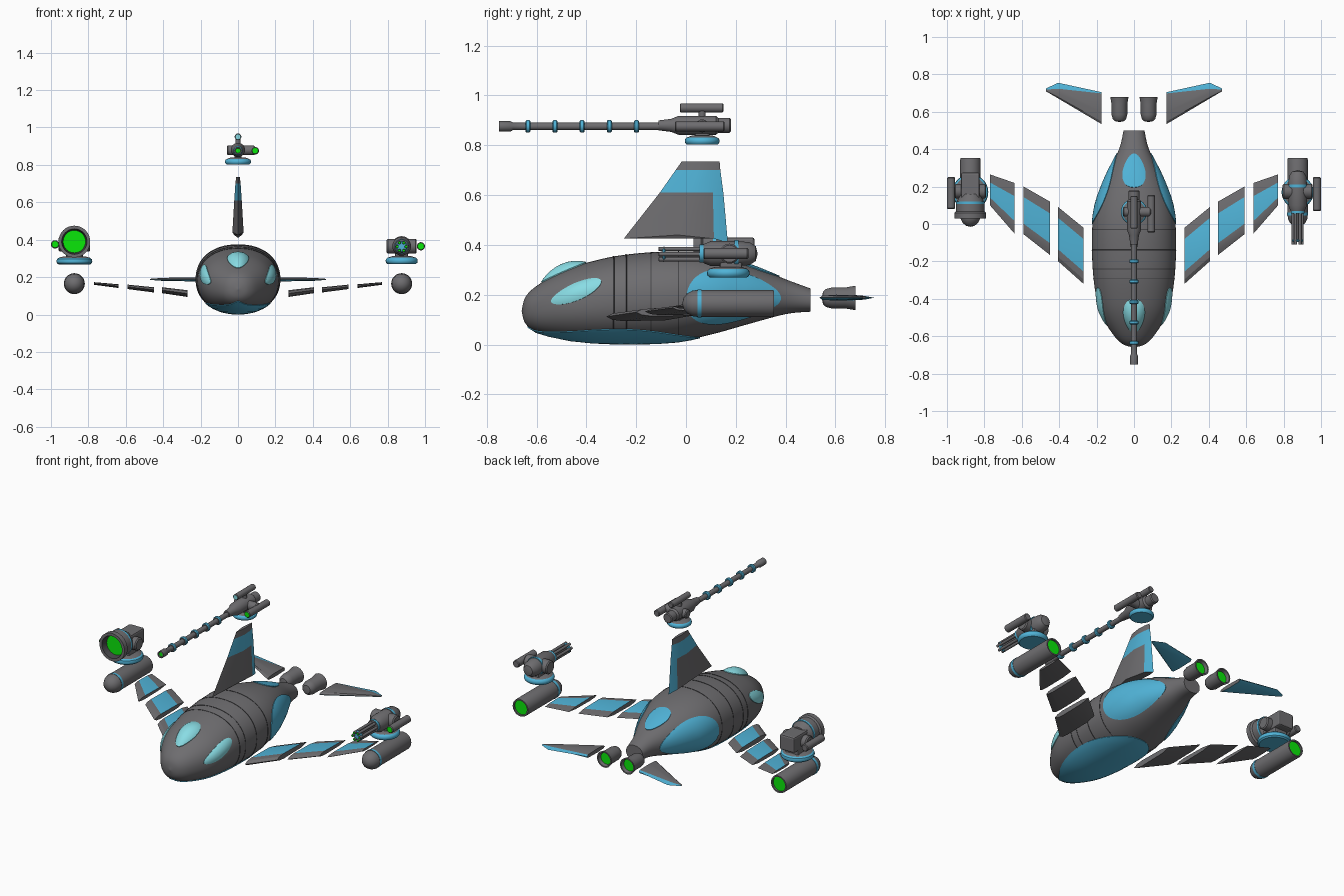
import bpy, bmesh, math
from mathutils import Vector

if "Cube" in bpy.data.objects:
    bpy.data.objects.remove(bpy.data.objects["Cube"])

COLOURS = {
    "grey": (0.155, 0.152, 0.16), "dark_grey": (0.06, 0.06, 0.065),
    "blue": (0.08, 0.45, 0.68), "glass": (0.25, 0.72, 0.78), "green": (0.003, 0.8, 0.003),
}
MATS = {}
for name, rgb in COLOURS.items():
    m = bpy.data.materials.new(name)
    m.use_nodes = True
    m.diffuse_color = (*rgb, 1)
    m.node_tree.nodes["Principled BSDF"].inputs["Base Color"].default_value = (*rgb, 1)
    MATS[name] = m


def loft(name, rings, paint="grey", caps=True, mirror=False, angle=35):
    """Skin closed rings of points; paint is a colour or a rule (ring, point) -> colour."""
    rule = paint if callable(paint) else (lambda i, j: paint)
    bm, slots = bmesh.new(), []

    def face(verts, colour):
        if colour not in slots:
            slots.append(colour)
        bm.faces.new(verts).material_index = slots.index(colour)

    vs = [[bm.verts.new(p) for p in ring] for ring in rings]
    n = len(rings[0])
    for i in range(len(vs) - 1):
        for j in range(n):
            k = (j + 1) % n
            face((vs[i][j], vs[i][k], vs[i + 1][k], vs[i + 1][j]), rule(i, j))
    if caps:
        face(vs[0][::-1], rule(0, 0))
        face(vs[-1], rule(len(vs) - 2, 0))
    bmesh.ops.remove_doubles(bm, verts=bm.verts, dist=1e-5)
    bmesh.ops.recalc_face_normals(bm, faces=bm.faces)
    me = bpy.data.meshes.new(name)
    bm.to_mesh(me)
    bm.free()
    for c in slots:
        me.materials.append(MATS[c])
    me.shade_smooth()
    me.set_sharp_from_angle(angle=math.radians(angle))
    ob = bpy.data.objects.new(name, me)
    bpy.context.collection.objects.link(ob)
    if mirror:
        ob.modifiers.new("mirror", "MIRROR")
    return ob


def lathe(name, axis, at, profile, mirror=False, n=32):
    """Turn (distance, radius, colour of the band that follows) around an axis."""
    rings = []
    for a, r, *_ in profile:
        ring = []
        for k in range(n):
            c, s = r * math.cos(k * math.tau / n), r * math.sin(k * math.tau / n)
            off = {"X": (a, c, s), "Y": (c, a, s), "Z": (c, s, a)}[axis]
            ring.append(Vector(at) + Vector(off))
        rings.append(ring)
    paint = lambda i, j: profile[i][2] if len(profile[i]) > 2 else "grey"
    return loft(name, rings, paint, caps=False, mirror=mirror)


def rod(name, axis, at, a, b, r, colour="grey", tip=None, n=24):
    e = min(r * 0.2, 0.006)
    return lathe(name, axis, at, [(a, 0, tip or colour), (a, r - e, colour), (a + e, r, colour),
                                  (b - e, r, colour), (b, r - e, colour), (b, 0)], n=n)


def box(name, at, size):
    bpy.ops.mesh.primitive_cube_add(size=1, location=at)
    ob = bpy.context.object
    ob.name, ob.scale = name, size
    bpy.ops.object.transform_apply(location=False, rotation=False, scale=True)
    ob.data.materials.append(MATS["grey"])
    bev = ob.modifiers.new("bevel", "BEVEL")
    bev.width, bev.segments = 0.01, 2


# Hull stations: y, half width, top, bottom
STATIONS = [(-.66, 0, .135, .135), (-.645, .055, .19, .085), (-.6, .105, .235, .05), (-.5, .168, .292, .024),
            (-.4, .2, .328, .01), (-.25, .22, .36, .004), (-.05, .225, .374, .01), (.1, .205, .36, .04),
            (.25, .15, .322, .082), (.4, .08, .262, .122), (.5, .056, .225, .132)]


def station(s):
    i = min(int(s), len(STATIONS) - 2)
    t = s - i
    get = lambda k: STATIONS[max(0, min(k, len(STATIONS) - 1))]
    return [0.5 * (2 * b + (c - a) * t + (2 * a - 5 * b + 4 * c - d) * t**2 + (3 * b - a - 3 * c + d) * t**3)
            for a, b, c, d in zip(get(i - 1), get(i), get(i + 1), get(i + 2))]


def section(s, t):
    y, w, top, bot = station(s)
    c, q = math.cos(t), math.sin(t)
    power = lambda v: math.copysign(abs(v) ** 0.92, v)
    return Vector((w * power(c), y, (top + bot) / 2 + (top - bot) / 2 * power(q)))


def on_hull(y, t, lift=0):
    """Point at length y and angle t around the hull, raised along the outward normal."""
    lo, hi = 0, len(STATIONS) - 1
    for _ in range(24):
        mid = (lo + hi) / 2
        lo, hi = (mid, hi) if station(mid)[0] < y else (lo, mid)
    p = section(lo, t)
    along = section(lo + 0.02, t) - section(lo - 0.02 if lo > 0.02 else 0, t)
    around = section(lo, t + 0.02) - section(lo, t - 0.02)
    return p + along.cross(around).normalized() * lift


loft("hull", [[section(s / 6, k * math.tau / 64) for k in range(64)]
              for s in range(6 * (len(STATIONS) - 1) + 1)])
for y in (-.29, -.24, -.14, -.03):
    loft("hull_seam", [[on_hull(y + d, k * math.tau / 64, h) for k in range(64)]
                       for d, h in ((-.003, -.003), (-.002, .0015), (.002, .0015), (.003, -.003))],
         "dark_grey", caps=False)


def hull_plate(name, y, ry, angle, spread, colour, tilt=0, bulge=0, mirror=False):
    """Oval plate that follows the hull skin."""
    a0, da, dt = (math.radians(v) for v in (angle, spread, tilt))
    rings = []
    for rho, lift in ((1, -.004), (1, .004), (.9, .004), (.75, .004), (.5, .004), (.25, .004), (0, .004)):
        ring = []
        for k in range(48):
            u, v = rho * math.cos(k * math.tau / 48), rho * math.sin(k * math.tau / 48)
            ring.append(on_hull(y + ry * u, a0 + da * v + dt * u, lift + bulge * (1 - rho * rho)))
        rings.append(ring)
    loft(name, rings, colour, caps=False, mirror=mirror)


hull_plate("belly_panel", -.29, .345, -90, 50, "blue")
hull_plate("rear_top_panel", .285, .09, 90, 24, "blue")
hull_plate("rear_side_panel", .19, .19, -5, 46, "blue", bulge=.004, mirror=True)
hull_plate("side_window", -.44, .1, 17, 14, "glass", tilt=8, bulge=.008, mirror=True)
hull_plate("top_window", -.49, .09, 90, 17, "glass", bulge=.025)


# Wings: each end is x, front y, back y, z, half thickness
def wing_ring(x, y0, y1, z, h, a, b):
    us = (0, .08, a, b, 1)
    th = (0, .7, 1, .8, 0)
    up = [(x, y0 + (y1 - y0) * u, z + h * t) for u, t in zip(us, th)]
    low = [(x, y0 + (y1 - y0) * u, z - h * t) for u, t in zip(us, th)]
    return up + low[3:0:-1]


for name, ends, a, b in (
        ("inner_wing", ((.27, -.32, -.02, .112, .018), (.405, -.2, .09, .13, .016)), .22, .8),
        ("middle_wing", ((.45, -.165, .12, .132, .014), (.59, -.055, .2, .148, .012)), .22, .78),
        ("outer_wing", ((.64, -.05, .22, .152, .01), (.77, .1, .265, .166, .007)), .25, .74)):
    loft(name, [wing_ring(*e, a, b) for e in ends],
         lambda i, j: "blue" if j == 2 else "grey", mirror=True, angle=25)

# Tail planes: blue rear edge on top, blue underneath
loft("tail_plane", [wing_ring(.175, .535, .705, .188, .012, .4, .96), wing_ring(.405, .671, .755, .188, .008, .3, .62),
                    wing_ring(.47, .709, .725, .188, .003, .3, .6)],
     lambda i, j: "blue" if j >= 3 else "grey", mirror=True, angle=25)

# Fin: z, front y, split y, back y, half thickness
fin = []
for z, y0, ys, y1, h in ((.425, -.25, .112, .168, .03), (.61, -.105, .108, .15, .02),
                         (.7, -.042, .1, .138, .014), (.735, -.017, .098, .135, .01)):
    bow = .015 if z < .5 else 0
    ym = y0 + (ys - y0) * .6
    side = [(h, ym, z + bow), (h * .7, ys, z)]
    fin.append([(0, y0, z)] + side + [(0, y1, z - bow)] + [(-x, y, w) for x, y, w in side[::-1]])
loft("tail_fin", fin, lambda i, j: "blue" if i == 1 or (i == 0 and j in (2, 3)) else "grey", angle=25)

# Wing tip engines and tail thrusters
lathe("wing_tip_engine", "Y", (.875, 0, .165),
      [(-.015, 0), (-.01, .022), (.005, .04), (.025, .051), (.046, .054), (.046, .056, "blue"), (.062, .056, "blue"),
       (.062, .054), (.345, .054), (.353, .052), (.353, .044), (.342, .044, "green"), (.342, 0)], mirror=True)
lathe("tail_thruster", "Y", (.078, 0, .187),
      [(.545, 0), (.55, .025), (.562, .036), (.585, .042), (.64, .042), (.68, .049), (.68, .041),
       (.66, .036, "green"), (.66, 0)], mirror=True)


def turret_base(name, at, r, h):
    lathe(name, "Z", at, [(0, 0, "blue"), (0, r * .88, "blue"), (h * .2, r * .97, "blue"), (h * .5, r, "blue"),
                          (h * .8, r * .97, "blue"), (h, r * .88, "grey"), (h + .008, r * .6), (h + .008, 0)])


# Dish turret on the -x engine
X = -.875
turret_base("dish_base", (X, .17, .268), .096, .035)
box("dish_mount", (X, .18, .325), (.09, .1, .06))
box("dish_housing", (X, .2, .383), (.1, .15, .095))
lathe("dish_drum", "Y", (X, 0, .39),
      [(.065, 0, "green"), (.065, .06, "dark_grey"), (.03, .068), (.03, .085), (.06, .085), (.068, .076),
       (.108, .076, "blue"), (.12, .076, "blue"), (.12, .072), (.16, .05), (.16, 0)])
rod("dish_axle", "X", (X, .175, .375), -.085, .085, .038)
rod("dish_scope", "Y", (X - .103, 0, .375), .08, .25, .022, tip="green")

# Rotary gun turret on the +x engine
X = .875
turret_base("gun_base", (X, .17, .27), .086, .034)
box("gun_mount", (X, .18, .32), (.07, .09, .05))
lathe("gun_body", "Y", (X, 0, .365),
      [(.055, 0), (.055, .036, "blue"), (.07, .036, "blue"), (.07, .038), (.1, .05), (.195, .05),
       (.195, .054, "blue"), (.21, .054, "blue"), (.21, .05), (.255, .046), (.28, .03), (.288, 0)])
rod("gun_axle", "X", (X, .175, .365), -.08, .08, .04)
for k in range(6):
    t = k * math.tau / 6
    rod("gun_barrel", "Y", (X + .024 * math.cos(t), 0, .363 + .024 * math.sin(t)), -.11, .07, .0085,
        tip="green", n=12)
rod("gun_spindle", "Y", (X, 0, .363), -.09, .07, .01)
rod("gun_band", "Y", (X, 0, .363), -.095, -.082, .031, "blue")
rod("gun_scope", "Y", (X + .103, 0, .365), .07, .25, .022, tip="green")

# Long cannon turret above the fin
turret_base("cannon_base", (0, .065, .803), .07, .028)
box("cannon_mount", (0, .065, .845), (.04, .06, .05))
lathe("cannon_body", "Y", (0, 0, .88),
      [(-.11, 0), (-.11, .02), (-.06, .026), (-.03, .038), (.12, .038), (.13, .03), (.175, .03), (.18, .025), (.18, 0)])
rod("cannon_axle", "X", (0, .065, .878), -.06, .09, .026)
barrel = [(-.745, 0, "green"), (-.745, .013), (-.75, .015), (-.75, .021), (-.705, .021), (-.695, .015)]
for k in range(5):
    y = -.635 + k * .109
    barrel += [(y - .01, .015), (y - .01, .021, "blue"), (y - .006, .025, "blue"), (y + .006, .025, "blue"),
               (y + .01, .021, "blue"), (y + .01, .015)]
lathe("cannon_barrel", "Y", (0, 0, .876), barrel + [(-.1, .015), (-.1, 0)], n=20)
rod("cannon_scope_post", "Z", (0, .065, 0), .9, .94, .014)
rod("cannon_top_scope", "Y", (0, 0, .95), -.025, .15, .018, tip="glass")
rod("cannon_side_scope", "Y", (.092, 0, .876), -.045, .155, .02, tip="green")
